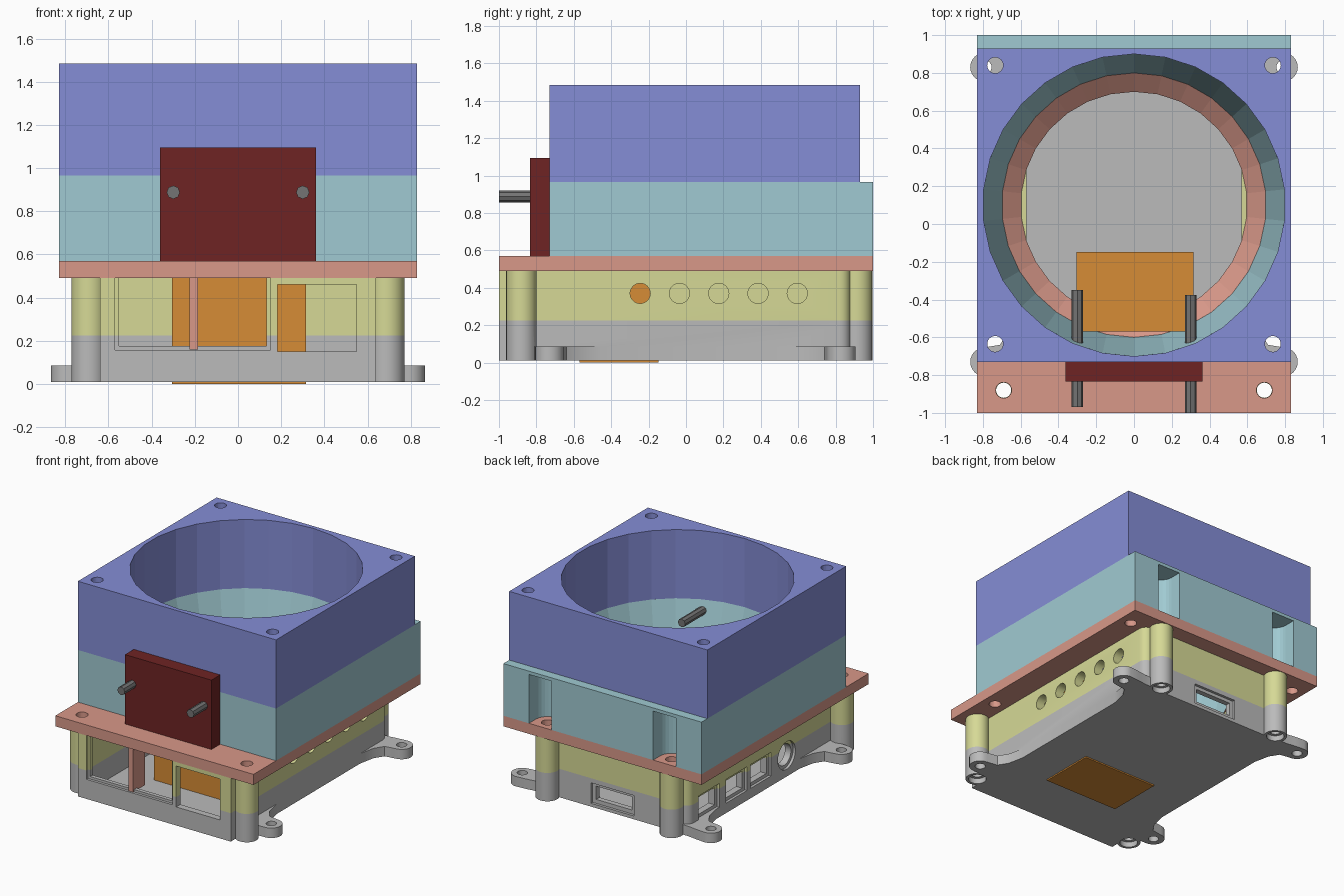
import bpy, bmesh, math
from mathutils import Matrix

if "Cube" in bpy.data.objects:
    bpy.data.objects.remove(bpy.data.objects["Cube"])

def material(name, rgb):
    m = bpy.data.materials.new(name)
    lin = [((c / 255 + 0.055) / 1.055) ** 2.4 for c in rgb]
    m.diffuse_color = (*lin, 1)
    m.use_nodes = True
    m.node_tree.nodes["Principled BSDF"].inputs["Base Color"].default_value = m.diffuse_color
    return m

PURPLE = material("periwinkle", (133, 141, 214))
MINT = material("pale_teal", (160, 202, 210))
SALMON = material("salmon", (216, 152, 137))
YELLOW = material("pale_yellow", (214, 217, 150))
GRAY = material("light_gray", (187, 187, 187))
ORANGE = material("orange", (214, 140, 54))
RED = material("dark_red", (110, 36, 36))
STEEL = material("steel_gray", (116, 116, 116))

def finish(name, bm, mat):
    bmesh.ops.recalc_face_normals(bm, faces=bm.faces)
    me = bpy.data.meshes.new(name)
    bm.to_mesh(me)
    bm.free()
    if mat:
        me.materials.append(mat)
    ob = bpy.data.objects.new(name, me)
    bpy.context.collection.objects.link(ob)
    return ob

def box(name, x0, x1, y0, y1, z0, z1, mat=None):
    bm = bmesh.new()
    size = Matrix.Diagonal((x1 - x0, y1 - y0, z1 - z0, 1))
    mid = Matrix.Translation(((x0 + x1) / 2, (y0 + y1) / 2, (z0 + z1) / 2))
    bmesh.ops.create_cube(bm, size=1, matrix=mid @ size)
    return finish(name, bm, mat)

def tube(name, center, r, length, axis="z", mat=None, seg=24, r2=None):
    bm = bmesh.new()
    rot = {"z": Matrix(), "x": Matrix.Rotation(math.pi / 2, 4, "Y"),
           "y": Matrix.Rotation(math.pi / 2, 4, "X")}[axis]
    bmesh.ops.create_cone(bm, cap_ends=True, segments=seg, radius1=r, radius2=r if r2 is None else r2,
                          depth=length, matrix=Matrix.Translation(center) @ rot)
    return finish(name, bm, mat)

def prism(name, pts, z0, z1, mat=None):
    bm = bmesh.new()
    face = bm.faces.new([bm.verts.new((x, y, z0)) for x, y in pts])
    top = bmesh.ops.extrude_face_region(bm, geom=[face])["geom"]
    bmesh.ops.translate(bm, vec=(0, 0, z1 - z0), verts=[v for v in top if isinstance(v, bmesh.types.BMVert)])
    return finish(name, bm, mat)

def combine(ob, tool, op="DIFFERENCE"):
    mod = ob.modifiers.new("cut", "BOOLEAN")
    mod.operation, mod.solver, mod.object = op, "EXACT", tool
    bpy.context.view_layer.objects.active = ob
    bpy.ops.object.modifier_apply(modifier=mod.name)
    bpy.data.objects.remove(tool, do_unlink=True)

FRONT_POSTS = [(s * 0.69, -0.88) for s in (-1, 1)]
BACK_POSTS = [(s * 0.52, 0.915) for s in (-1, 1)]
POSTS = FRONT_POSTS + BACK_POSTS
FAN_HOLES = [(s * 0.735, y) for s in (-1, 1) for y in (-0.635, 0.84)]
CY = 0.1  # centre of the fan duct

def ear_outline(s, cy, d):
    lip = 0.13 if d > 0 else 0.06
    pts = [(0.58, cy + 0.28 * d), (0.64, cy + 0.28 * d), (0.665, cy + 0.16 * d), (0.71, cy + 0.09 * d)]
    for i in range(13):
        a = d * (math.pi / 2 - math.pi * i / 12)
        pts.append((0.79 + 0.077 * math.cos(a), cy + 0.077 * math.sin(a)))
    pts += [(0.71, cy - 0.08 * d if d > 0 else cy + 0.07), (0.64, cy - lip * d), (0.58, cy - lip * d)]
    return [(s * x, y) for x, y in pts]

def case_half(name, z0, z1, floor, mat):
    """One height slice of the case: walls, corner posts, ports."""
    zm, h = (z0 + z1) / 2, z1 - z0
    ob = box(name, -0.64, 0.64, -1.0, 0.88, z0, z1, mat)
    bm = bmesh.new()
    bm.from_mesh(ob.data)
    back = [e for e in bm.edges if all(v.co.y > 0.8 for v in e.verts) and abs(e.verts[0].co.z - e.verts[1].co.z) > 0.1]
    bmesh.ops.bevel(bm, geom=back, offset=0.06, segments=5, affect="EDGES", profile=0.5)
    bm.to_mesh(ob.data)
    bm.free()
    for x, y in POSTS:
        combine(ob, tube("post", (x, y, zm), 0.082, h, mat=mat), "UNION")
    # mounting ears only on the bottom slice
    if floor:
        for s in (-1, 1):
            for cy, d in ((-0.73, 1), (0.83, -1)):
                combine(ob, prism("ear", ear_outline(s, cy, d), z0, 0.085, mat), "UNION")
                combine(ob, tube("ear_hole", (s * 0.79, cy, 0), 0.036, 1))
    combine(ob, box("cavity", -0.57, 0.57, -0.95, 0.82, 0.06 if floor else -1, 2))
    for x, y in POSTS:
        combine(ob, tube("screw_hole", (x, y, 0.2), 0.04, 2))
        if floor:
            combine(ob, tube("counterbore", (x, y, 0), 0.062, 0.1))
    # front sockets: shallow outer frame, then the opening
    for x0, x1, zb, zt, inset in ((-0.57, 0.15, 0.158, 0.6, 0.018), (0.182, 0.548, 0.15, 0.46, 0.0)):
        combine(ob, box("frame", x0, x1, -1.1, -0.98, zb, zt))
        combine(ob, box("opening", x0 + inset, x1 - inset, -1.1, -0.9, zb + inset, zt))
    # left side sockets and round jack
    for y in (0.64, 0.31, 0.02):
        combine(ob, box("frame", -0.8, -0.62, y - 0.125, y + 0.125, 0.085, 0.265))
        combine(ob, box("opening", -0.8, -0.5, y - 0.095, y + 0.095, 0.11, 0.24))
    combine(ob, tube("jack_frame", (-0.72, -0.29, 0.17), 0.105, 0.2, "x"))
    combine(ob, tube("jack_hole", (-0.6, -0.29, 0.17), 0.08, 0.3, "x"))
    # row of vent holes on the right side
    if not floor:
        for i in range(5):
            combine(ob, tube("vent", (0.62, -0.245 + 0.21 * i, 0.37), 0.054, 0.3, "x"))
    # card slot at the back
    if floor:
        combine(ob, box("slot_frame", -0.18, 0.18, 0.86, 1.1, 0.035, 0.19))
        combine(ob, box("slot", -0.15, 0.15, 0.7, 1.1, 0.065, 0.165))
    bpy.ops.object.select_all(action="DESELECT")
    ob.select_set(True)
    bpy.context.view_layer.objects.active = ob
    bpy.ops.object.shade_smooth_by_angle(angle=math.radians(30))

case_half("case_bottom", 0.01, 0.225, True, GRAY)
case_half("case_wall", 0.225, 0.49, False, YELLOW)

# adapter plate with conical opening
plate = box("adapter_plate", -0.83, 0.83, -1, 1, 0.49, 0.57, SALMON)
combine(plate, tube("cone", (0, CY, 0.53), 0.6, 0.0802, seg=30, r2=0.7))
for x, y in POSTS + FAN_HOLES:
    combine(plate, tube("hole", (x, y, 0.53), 0.042, 0.3))
box("socket_divider", -0.225, -0.185, -0.99, -0.85, 0.16, 0.49, SALMON)

# duct with flared opening and rear screw pockets
duct = box("duct", -0.83, 0.83, -0.73, 1, 0.57, 0.965, MINT)
combine(duct, tube("flare", (0, CY, 0.7675), 0.7, 0.3952, seg=30, r2=0.8))
for x, y in FAN_HOLES:
    combine(duct, tube("hole", (x, y, 0.8), 0.042, 1))
for x, y in BACK_POSTS:
    combine(duct, tube("pocket", (x, y, 0.74), 0.095, 0.4))
    combine(duct, box("pocket_mouth", x - 0.095, x + 0.095, y, 1.1, 0.54, 0.94))

# fan housing
fan = box("fan_housing", -0.83, 0.83, -0.73, 0.93, 0.965, 1.485, PURPLE)
combine(fan, tube("bore", (0, CY, 1.2), 0.8, 1, seg=30))
for x, y in FAN_HOLES:
    combine(fan, tube("hole", (x, y, 1.2), 0.042, 1))

# inner block, front panel and its two pins
box("inner_block", -0.305, 0.315, -0.57, -0.147, 0.0, 0.75, ORANGE)
box("front_panel", -0.362, 0.362, -0.835, -0.73, 0.57, 1.095, RED)
tube("left_pin", (-0.3, -0.66, 0.888), 0.031, 0.62, "y", STEEL, 8)
tube("right_pin", (0.3, -0.6875, 0.888), 0.031, 0.625, "y", STEEL, 8)
